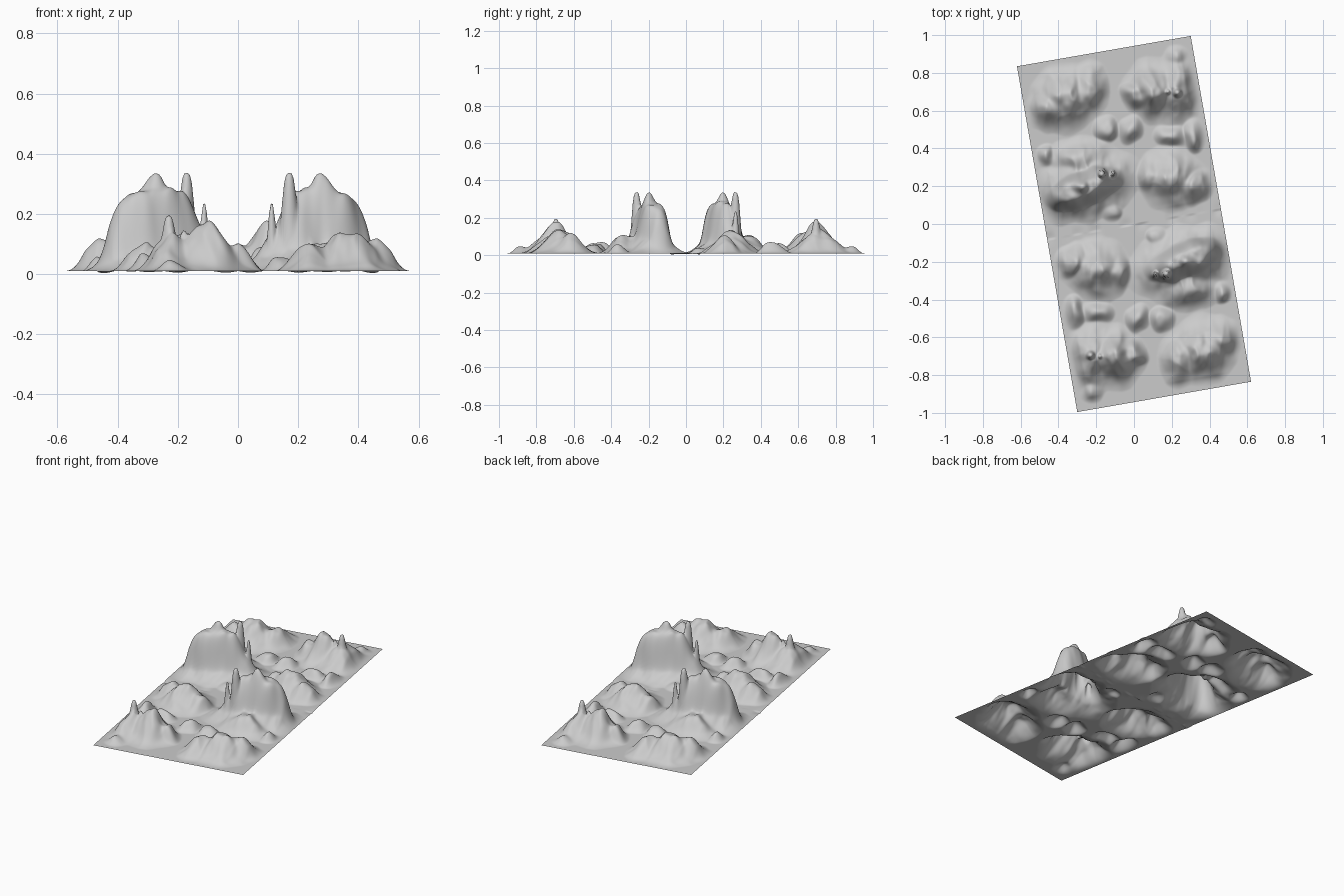
import bpy, bmesh, math
from mathutils import Vector, noise

if "Cube" in bpy.data.objects:
    bpy.data.objects.remove(bpy.data.objects["Cube"])

ANGLE = math.radians(9.9)          # the sheet is turned on its base
WIDTH, LENGTH = 0.934, 1.858
NX, NY = 150, 300
BASE = 0.01

# Landforms of the back half: x, y, radius x, radius y, turn, height, sharpness
HILLS = [
    # back left hill
    (-.36, .67, .11, .11, 0, .128, 1.0), (-.45, .61, .08, .08, 20, .10, 1.1),
    (-.24, .71, .07, .10, 0, .09, 1.1),
    # back right hill
    (.10, .71, .09, .10, 0, .158, 1.0), (.22, .71, .09, .12, 0, .12, 1.0),
    (.01, .68, .06, .06, 0, .09, 1.2), (.22, .88, .05, .05, 0, .04, 1.0),
    # middle right hill
    (.19, .24, .11, .10, 0, .125, 1.0), (.32, .20, .07, .07, 0, .09, 1.2),
    (.08, .25, .05, .08, 0, .08, 1.2),
    # foot slopes of the butte
    (-.27, .20, .22, .13, 18, .12, 1.4), (-.28, .34, .12, .08, 0, .095, 1.0),
    # small mounds
    (-.15, .50, .05, .05, 0, .05, 1.2), (-.02, .50, .05, .06, 0, .055, 1.2),
    (.20, .47, .07, .05, 0, .05, 1.2), (.32, .47, .05, .06, 0, .06, 1.2),
    (-.47, .36, .04, .05, 0, .05, 1.3), (-.12, .07, .04, .05, 0, .03, 1.2),
]
BUTTE = [
    (-.265, .19, .185, .09, 20, .275, 2.2), (-.28, .20, .06, .06, 20, .30, 1.2),
]
SPIRES = [
    (-.17, .265, .03, .03, 0, .323, 1.9), (-.112, .265, .016, .02, 0, .225, 1.5),
    (.23, .695, .027, .027, 0, .182, 1.7), (.18, .70, .02, .02, 0, .13, 1.3),
]


def bump(f, x, y):
    cx, cy, rx, ry, turn, h, p = f
    a = math.radians(turn)
    dx, dy = x - cx, y - cy
    u = (dx * math.cos(a) + dy * math.sin(a)) / rx
    v = (-dx * math.sin(a) + dy * math.cos(a)) / ry
    return h * math.exp(-min((u * u + v * v) ** p, 60))


def blend(items, x, y, k=5):
    return sum(bump(f, x, y) ** k for f in items) ** (1 / k)


def height(x, y, edge):
    # warped, gullied hills
    q = Vector((x * 11, y * 9, 1.3))
    wx = x + .022 * noise.noise(q)
    wy = y + .022 * noise.noise(q + Vector((7, 3, 9)))
    gully = 1 - 2 * abs(noise.noise(Vector((x * 13, y * 7, 4.1))))
    fine = noise.noise(Vector((x * 28, y * 20, 2.7)))
    hills = blend(HILLS, wx, wy, 4) * (.98 + .14 * gully + .10 * fine)
    hills = max(hills - .006, 0)
    butte = blend(BUTTE, wx, wy) * (1 + .05 * fine)
    spires = blend(SPIRES, x, y)
    h = (hills ** 6 + butte ** 6 + spires ** 6) ** (1 / 6)
    return h * min(1, edge / .07)


# Terrain sheet, the front half being the back half turned by 180 degrees
bm = bmesh.new()
ca, sa = math.cos(ANGLE), math.sin(ANGLE)
rows = []
for j in range(NY + 1):
    row = []
    for i in range(NX + 1):
        u = (i / NX - .5) * WIDTH
        v = (j / NY - .5) * LENGTH
        x, y = u * ca - v * sa, u * sa + v * ca
        s = 1 if v >= 0 else -1
        edge = min(WIDTH / 2 - abs(u), LENGTH / 2 - abs(v), abs(v) + .01)
        z = BASE + height(s * x, s * y, edge)
        # shallow dips in the flat ground along the middle
        z -= .008 * math.exp(-(v / .03) ** 2) * max(0, noise.noise(Vector((s * u * 12, 0, 8)))) * 2
        row.append(bm.verts.new((x, y, max(z, 0))))
    rows.append(row)
for j in range(NY):
    for i in range(NX):
        bm.faces.new((rows[j][i], rows[j][i + 1], rows[j + 1][i + 1], rows[j + 1][i]))

mesh = bpy.data.meshes.new("terrain")
bm.to_mesh(mesh)
bm.free()
for p in mesh.polygons:
    p.use_smooth = True
terrain = bpy.data.objects.new("terrain", mesh)
bpy.context.collection.objects.link(terrain)

stone = bpy.data.materials.new("pale grey stone")
stone.diffuse_color = (.6, .6, .6, 1)
stone.use_nodes = True
stone.node_tree.nodes["Principled BSDF"].inputs["Base Color"].default_value = stone.diffuse_color
mesh.materials.append(stone)
